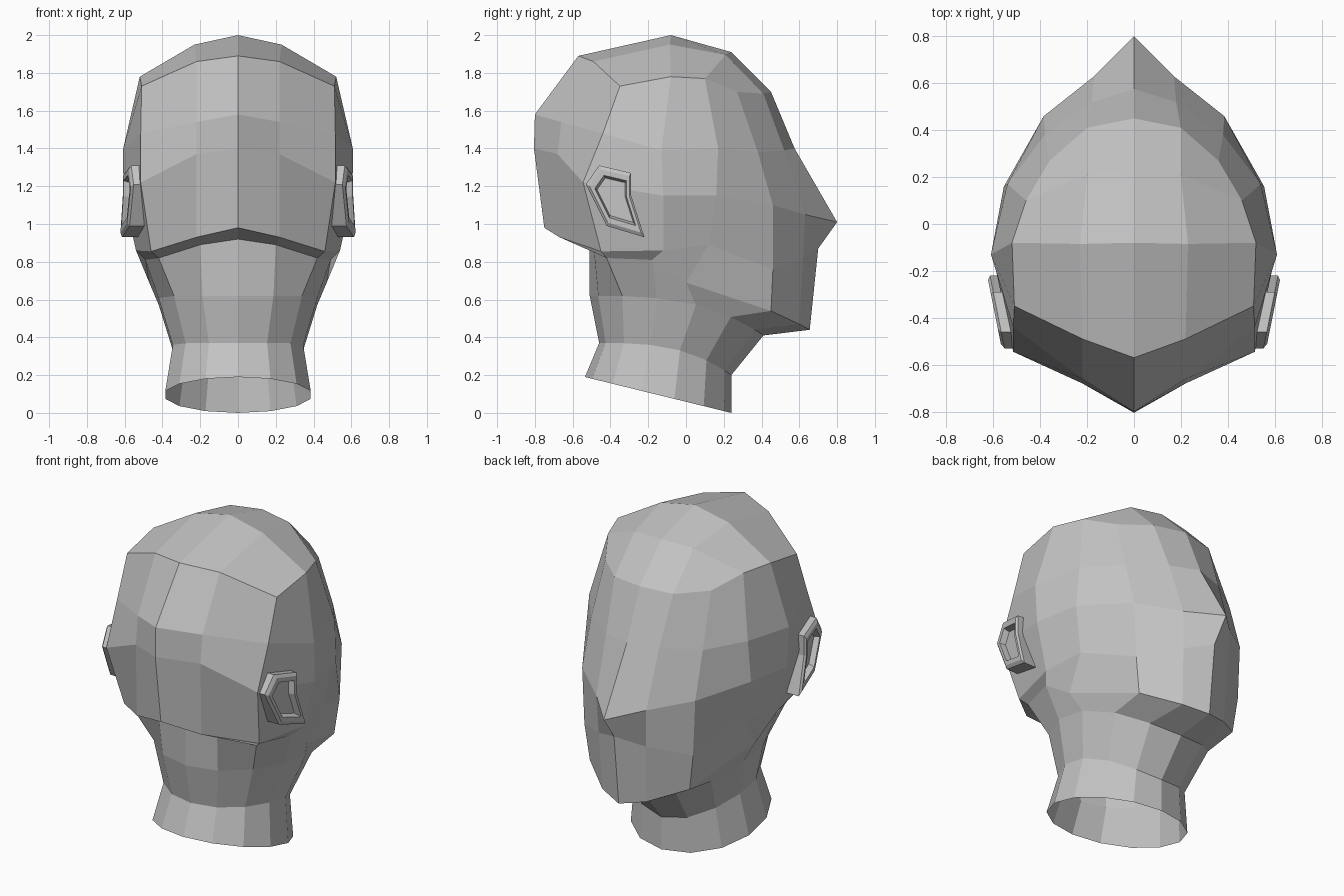
import bpy, bmesh, math

if "Cube" in bpy.data.objects:
    bpy.data.objects.remove(bpy.data.objects["Cube"])

grey = bpy.data.materials.new("warm_grey")
grey.diffuse_color = (0.55, 0.55, 0.55, 1)
grey.use_nodes = True
grey.node_tree.nodes["Principled BSDF"].inputs["Base Color"].default_value = grey.diffuse_color


def make(name, verts, faces):
    """Flat-shaded half, mirrored across x = 0."""
    me = bpy.data.meshes.new(name)
    me.from_pydata(verts, [], faces)
    bm = bmesh.new()
    bm.from_mesh(me)
    bmesh.ops.recalc_face_normals(bm, faces=bm.faces)
    bm.to_mesh(me)
    bm.free()
    me.materials.append(grey)
    ob = bpy.data.objects.new(name, me)
    bpy.context.collection.objects.link(ob)
    mod = ob.modifiers.new("mirror", 'MIRROR')
    mod.use_clip = True
    return ob


# Half rings of the skull, each running from the -y centre line to the +y one
crown_edge = [(0, -.57, 1.89), (.22, -.49, 1.86), (.51, -.35, 1.73), (.52, -.08, 1.78),
              (.46, .10, 1.77), (.36, .27, 1.70), (.20, .41, 1.69), (0, .45, 1.70)]
temple = [(0, -.80, 1.58), (.22, -.66, 1.54), (.515, -.44, 1.48), (.61, -.13, 1.39),
          (.54, .17, 1.40), (.38, .38, 1.38), (.18, .52, 1.39), (0, .575, 1.40)]
nose_level = [(0, -.805, 1.40), (.22, -.68, 1.37), (.515, -.545, 1.22), (.605, -.12, 1.15),
              (.555, .16, 1.15), (.385, .46, 1.10), (.17, .63, 1.05), (0, .80, 1.01)]
cheek = [(0, -.75, .98), (.22, -.67, .93), (.46, -.45, .855), (.54, -.12, .86),
         (.49, .12, .89), (.37, .46, .76), (.16, .62, .82), (0, .70, .87)]
jaw = [(0, -.51, .92), (.20, -.49, .89), (.42, -.42, .82), (.49, -.18, .81),
       (.47, .00, .69), (.34, .45, .54), (.15, .60, .47), (0, .655, .44)]
rings = [crown_edge, temple, nose_level, cheek, jaw]
N = 8

# Neck rings: back y, front y, half width, back z, front z, slope power
for yb, yf, w, zb, zf, p in [(-.51, .41, .42, .62, .41, 3),
                             (-.46, .24, .345, .37, .20, 3),
                             (-.535, .24, .385, .19, 0, 1)]:
    ring = []
    for i in range(N):
        t = math.pi * i / (N - 1)
        s = (1 - math.cos(t)) / 2
        x = 0 if i in (0, N - 1) else w * min(1, math.sin(t) * 1.03)
        ring.append((x, yb + (yf - yb) * s, zb + (zf - zb) * s ** p))
    rings.append(ring)

verts = [v for r in rings for v in r]
faces = [(r * N + i, r * N + i + 1, (r + 1) * N + i + 1, (r + 1) * N + i)
         for r in range(len(rings) - 1) for i in range(N - 1)]

# Crown: inner grid points joined to the crown edge
k = len(verts)
verts += [(0, -.08, 2.0), (.23, -.085, 1.95), (0, .24, 1.91), (.20, .21, 1.895)]
rows = [(0, 1, 2), (k, k + 1, 3), (k + 2, k + 3, 4), (7, 6, 5)]
for a, b in zip(rows, rows[1:]):
    for i in range(2):
        faces.append((a[i], a[i + 1], b[i + 1], b[i]))
make("head", verts, faces)

# Ears: slanted rim with a sunken inner panel
outline = [(-.46, 1.31), (-.29, 1.27), (-.29, 1.15), (-.22, .93), (-.42, .99), (-.53, 1.21)]
cy, cz = -.375, 1.135


def loop(scale, depth):
    out = []
    for y, z in outline:
        y, z = cy + (y - cy) * scale, cz + (z - cz) * scale
        out.append((.62 + .2 * (y + .25) - depth, y, z))
    return out


ear_loops = [loop(1, .10), loop(1, .012), loop(.88, 0), loop(.70, 0), loop(.62, .035)]
M = len(outline)
ear_faces = [(r * M + i, r * M + (i + 1) % M, (r + 1) * M + (i + 1) % M, (r + 1) * M + i)
             for r in range(len(ear_loops) - 1) for i in range(M)]
ear_faces.append(tuple((len(ear_loops) - 1) * M + i for i in range(M)))
make("ears", [v for l in ear_loops for v in l], ear_faces)
